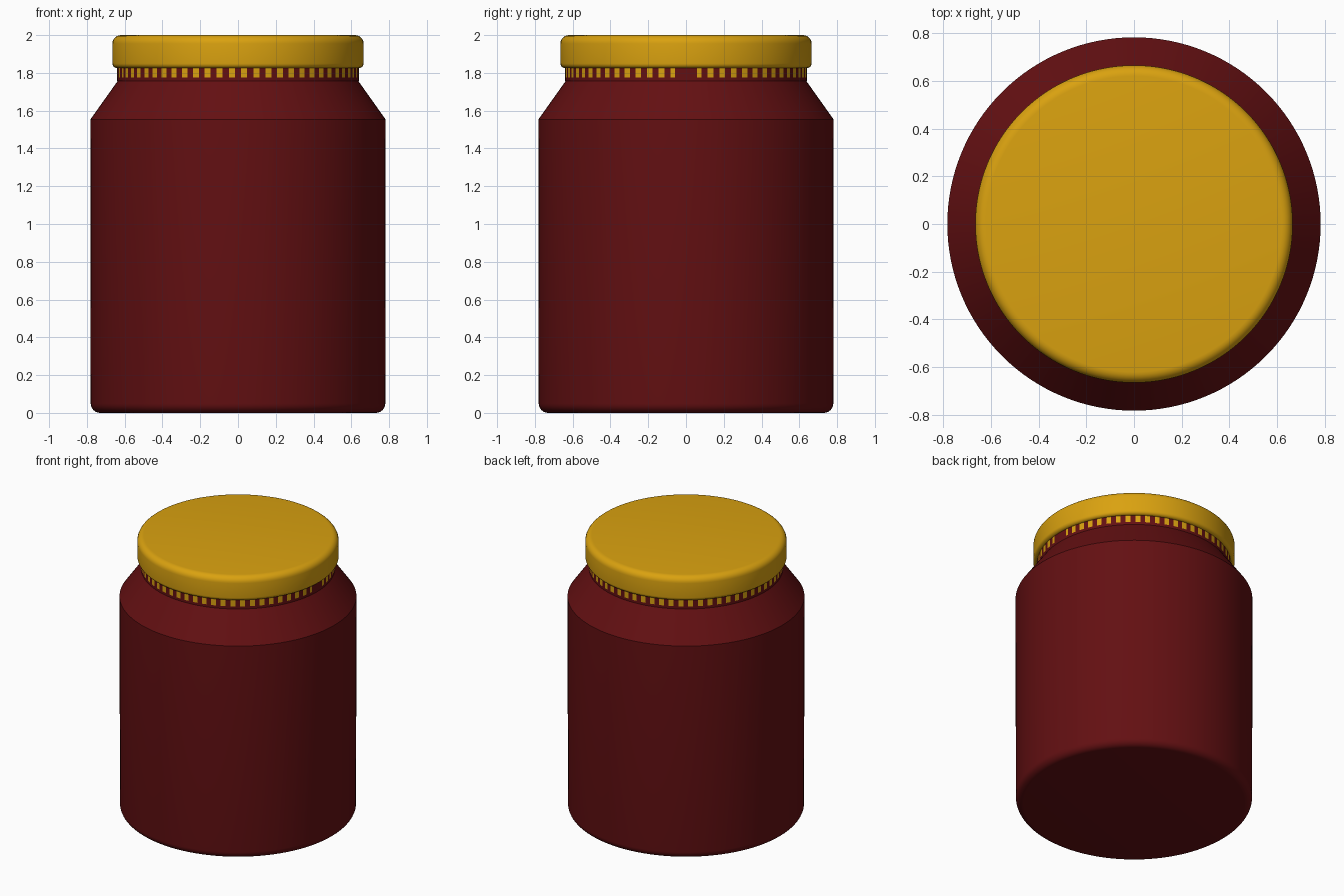
import bpy, bmesh, math

if "Cube" in bpy.data.objects:
    bpy.data.objects.remove(bpy.data.objects["Cube"])


def material(name, rgb):
    m = bpy.data.materials.new(name)
    m.diffuse_color = (*rgb, 1)
    m.use_nodes = True
    m.node_tree.nodes["Principled BSDF"].inputs["Base Color"].default_value = m.diffuse_color
    return m


red = material("dark red", (0.125, 0.005, 0.006))
gold = material("gold", (0.70, 0.36, 0.005))


def arc(cr, cz, rad, a0, a1, n=6):
    """Points of a rounded profile corner."""
    return [(cr + rad * math.cos(math.radians(a0 + (a1 - a0) * i / n)),
             cz + rad * math.sin(math.radians(a0 + (a1 - a0) * i / n))) for i in range(n + 1)]


def lathe(name, profile, segs, mats, caps=True, rule=None):
    """Revolve an (r, z) profile, listed bottom to top, around z."""
    bm = bmesh.new()
    rings = [[bm.verts.new((r * math.cos(2 * math.pi * i / segs),
                            r * math.sin(2 * math.pi * i / segs), z))
              for i in range(segs)] for r, z in profile]
    for k, (lo, hi) in enumerate(zip(rings, rings[1:])):
        for i in range(segs):
            j = (i + 1) % segs
            f = bm.faces.new((lo[i], lo[j], hi[j], hi[i]))
            if rule:
                f.material_index = rule(k, i)
    if caps:
        bm.faces.new(rings[0][::-1])
        bm.faces.new(rings[-1])
    me = bpy.data.meshes.new(name)
    bm.to_mesh(me)
    bm.free()
    for m in mats:
        me.materials.append(m)
    ob = bpy.data.objects.new(name, me)
    bpy.context.collection.objects.link(ob)
    bpy.ops.object.select_all(action='DESELECT')
    ob.select_set(True)
    bpy.context.view_layer.objects.active = ob
    bpy.ops.object.shade_smooth_by_angle(angle=math.radians(25))
    return ob


# Jar body with rounded base, sloped shoulder and short neck
lathe("jar_body", arc(0.73, 0.05, 0.05, -90, 0)
      + [(0.782, 1.553), (0.637, 1.757), (0.637, 1.85)], 128, [red])

# Neck band with painted stripes and a plain gap on the +x side
STRIPES, SUB = 62, 12
SEGS = STRIPES * SUB


def stripe(k, i):
    d = min(i + 0.5, SEGS - i - 0.5)
    phase = (i + 0.5) % SUB
    return int(k == 1 and d > 11 and (phase < 3 or phase > 9))


lathe("striped_neck_band", [(0.640, 1.757), (0.640, 1.775), (0.640, 1.84)],
      SEGS, [red, gold], caps=False, rule=stripe)

# Lid with rounded rims
lathe("lid", arc(0.64, 1.85, 0.025, -90, 0) + arc(0.62, 1.955, 0.045, 0, 90),
      128, [gold])
